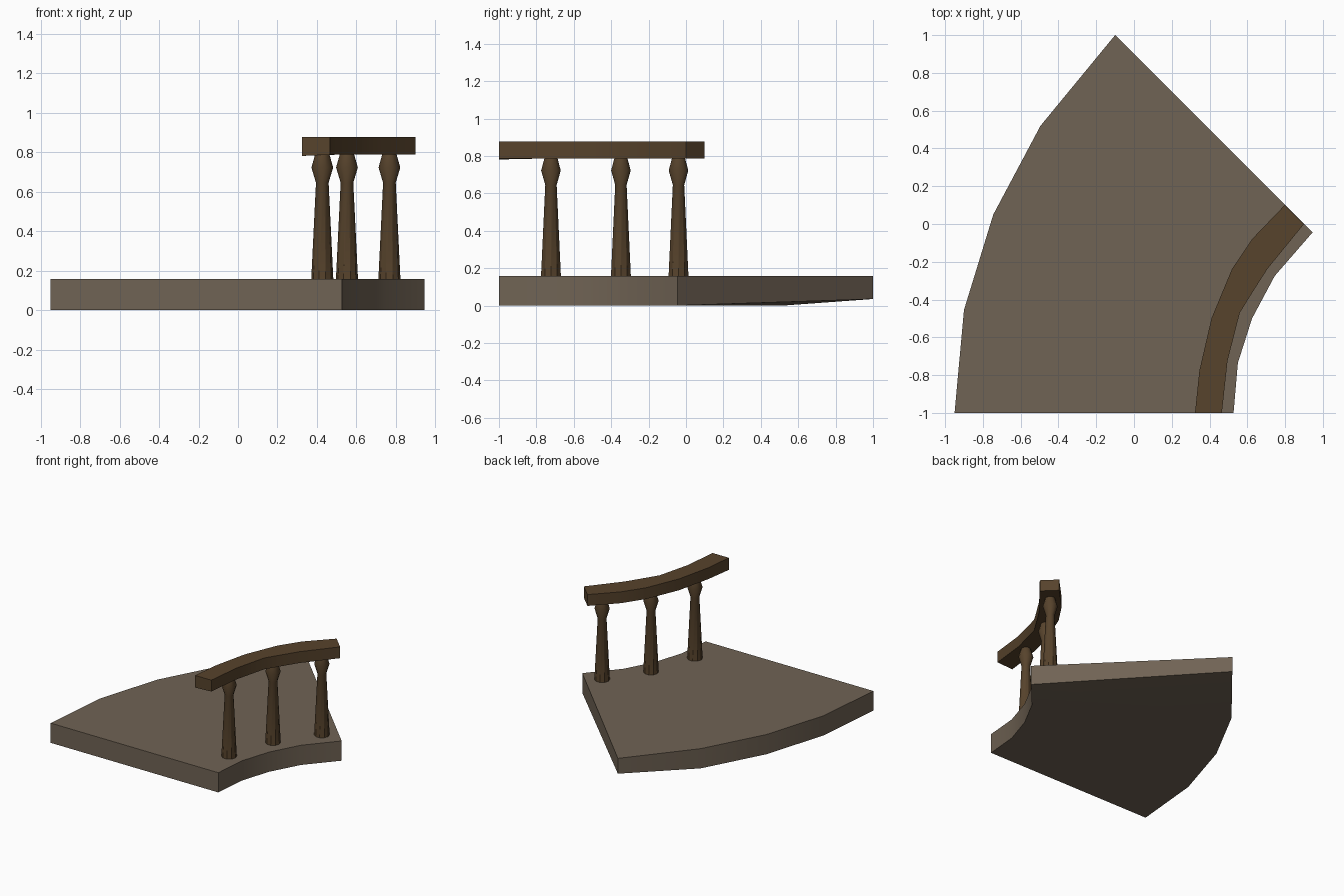
import bpy, bmesh, math

if "Cube" in bpy.data.objects:
    bpy.data.objects.remove(bpy.data.objects["Cube"])


def material(name, rgb):
    m = bpy.data.materials.new(name)
    m.diffuse_color = (*rgb, 1)
    m.use_nodes = True
    m.node_tree.nodes["Principled BSDF"].inputs["Base Color"].default_value = m.diffuse_color
    return m


stone = material("grey brown stone", (0.162, 0.125, 0.089))
wood = material("dark brown wood", (0.095, 0.056, 0.025))


def finish(bm, name, mat):
    bmesh.ops.recalc_face_normals(bm, faces=bm.faces)
    me = bpy.data.meshes.new(name)
    bm.to_mesh(me)
    bm.free()
    me.materials.append(mat)
    ob = bpy.data.objects.new(name, me)
    bpy.context.collection.objects.link(ob)
    bpy.ops.object.select_all(action='DESELECT')
    ob.select_set(True)
    bpy.context.view_layer.objects.active = ob
    bpy.ops.object.shade_smooth_by_angle(angle=math.radians(35))
    return ob


def curved_bar(name, outer, inner, z0, z1, mat, outer_z0=None):
    """Closed strip between two matching plan curves; outer_z0 sets outer bottom heights."""
    bm = bmesh.new()
    rings = []
    for i, (o, n) in enumerate(zip(outer, inner)):
        zo = outer_z0.get(i, z0) if outer_z0 else z0
        rings.append([bm.verts.new(p) for p in
                      ((*o, zo), (*n, z0), (*n, z1), (*o, z1))])
    for a, b in zip(rings, rings[1:]):
        for k in range(4):
            j = (k + 1) % 4
            bm.faces.new((a[k], a[j], b[j], b[k]))
    bm.faces.new(rings[0])
    bm.faces.new(rings[-1])
    return finish(bm, name, mat)


def turned_post(name, x, y, profile, mat, sides=10):
    bm = bmesh.new()
    rings = [[bm.verts.new((x + r * math.cos(2 * math.pi * k / sides),
                            y + r * math.sin(2 * math.pi * k / sides), z))
              for k in range(sides)] for r, z in profile]
    for a, b in zip(rings, rings[1:]):
        for k in range(sides):
            j = (k + 1) % sides
            bm.faces.new((a[k], a[j], b[j], b[k]))
    bm.faces.new(rings[0])
    bm.faces.new(rings[-1])
    return finish(bm, name, mat)


# curved floor slab, its far outer corner slightly raised underneath
curved_bar("floor_slab",
           [(-0.95, -1), (-0.90, -0.455), (-0.745, 0.05), (-0.495, 0.52), (-0.10, 1.0)],
           [(0.527, -1), (0.55, -0.735), (0.625, -0.50), (0.745, -0.275), (0.945, -0.045)],
           0.0, 0.157, stone, {4: 0.035})

# curved handrail
curved_bar("handrail",
           [(0.323, -1), (0.346, -0.778), (0.41, -0.50), (0.518, -0.24),
            (0.625, -0.08), (0.798, 0.10)],
           [(0.465, -1), (0.495, -0.725), (0.56, -0.47), (0.632, -0.354),
            (0.706, -0.238), (0.90, 0.0)],
           0.787, 0.877, wood, {0: 0.781})

# turned balusters
for i, (x, y) in enumerate([(0.427, -0.722), (0.552, -0.348), (0.767, -0.04)]):
    turned_post(f"baluster_{i + 1}", x, y,
                [(0.056, 0.155), (0.032, 0.645), (0.055, 0.722), (0.036, 0.79)], wood)
